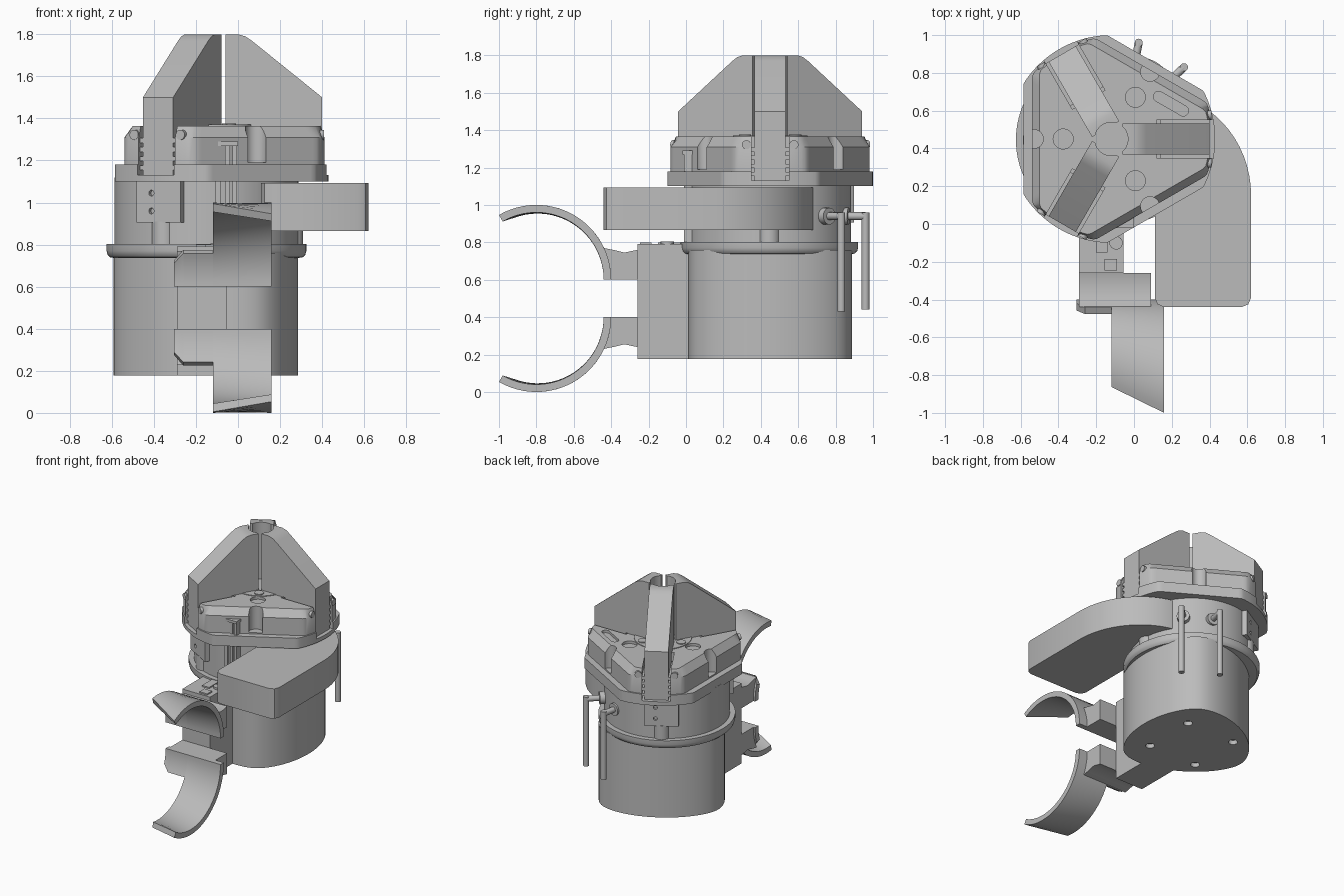
import bpy, bmesh, math
from mathutils import Matrix, Vector

cube = bpy.data.objects.get("Cube")
if cube:
    bpy.data.objects.remove(cube)

grey = bpy.data.materials.new("machined_grey")
grey.use_nodes = True
grey.diffuse_color = (0.5, 0.5, 0.5, 1)
grey.node_tree.nodes["Principled BSDF"].inputs["Base Color"].default_value = (0.5, 0.5, 0.5, 1)

AXIS = Vector((-0.12, 0.45, 0))    # chuck centre
CAN = Vector((-0.15, 0.445, 0))    # flange centre
JAWS, FLATS = (0, 120, 240), (60, 180, 300)


def smooth(ob):
    bpy.ops.object.select_all(action='DESELECT')
    ob.select_set(True)
    bpy.context.view_layer.objects.active = ob
    bpy.ops.object.shade_smooth_by_angle(angle=math.radians(30))


def finish(name, bm):
    bmesh.ops.recalc_face_normals(bm, faces=bm.faces)
    me = bpy.data.meshes.new(name)
    bm.to_mesh(me)
    bm.free()
    me.materials.append(grey)
    ob = bpy.data.objects.new(name, me)
    bpy.context.collection.objects.link(ob)
    smooth(ob)
    return ob


def add_box(bm, lo, hi, mat=Matrix()):
    lo, hi = Vector(lo), Vector(hi)
    m = mat @ Matrix.Translation((lo + hi) / 2) @ Matrix.Diagonal((*(hi - lo), 1))
    bmesh.ops.create_cube(bm, size=1, matrix=m)


def add_rod(bm, a, b, r, seg=24):
    a, b = Vector(a), Vector(b)
    rot = (b - a).to_track_quat('Z', 'Y').to_matrix().to_4x4()
    bmesh.ops.create_cone(bm, cap_ends=True, segments=seg, radius1=r, radius2=r,
                          depth=(b - a).length, matrix=Matrix.Translation((a + b) / 2) @ rot)


def add_prism(bm, pts, h0, h1, mat=Matrix()):
    lo = [bm.verts.new(mat @ Vector((*p, h0))) for p in pts]
    hi = [bm.verts.new(mat @ Vector((*p, h1))) for p in pts]
    bm.faces.new(lo)
    bm.faces.new(hi)
    for i in range(len(pts)):
        j = (i + 1) % len(pts)
        bm.faces.new((lo[i], lo[j], hi[j], hi[i]))


def loft(name, centre, layers):
    """Stack of circles, each cut by three flats at distance d."""
    bm = bmesh.new()
    rings = []
    for d, rad, z in layers:
        ring = []
        for i in range(180):
            off = math.radians((2 * i) % 120 - 60)
            r = min(rad, d / math.cos(off))
            a = math.radians(2 * i)
            ring.append(bm.verts.new(centre + Vector((r * math.cos(a), r * math.sin(a), z))))
        rings.append(ring)
    bm.faces.new(rings[0])
    bm.faces.new(rings[-1])
    for lo, hi in zip(rings, rings[1:]):
        for i in range(180):
            j = (i + 1) % 180
            bm.faces.new((lo[i], lo[j], hi[j], hi[i]))
    return finish(name, bm)


def cut(ob, bm):
    cutter = finish("cutter", bm)
    cutter.hide_render = True
    m = ob.modifiers.new("cut", 'BOOLEAN')
    m.object, m.operation, m.solver = cutter, 'DIFFERENCE', 'EXACT'
    bpy.context.view_layer.objects.active = ob
    bpy.ops.object.modifier_apply(modifier=m.name)
    bpy.data.objects.remove(cutter)
    smooth(ob)


def radial(deg, centre=AXIS):
    return Matrix.Translation(centre) @ Matrix.Rotation(math.radians(deg), 4, 'Z')


# Lower housing: soft three-lobed can with bottom screw holes
outline = []
for i in range(120):
    a = math.radians(3 * i)
    h, dh = 0.438 - 0.033 * math.cos(3 * a), 0.099 * math.sin(3 * a)
    outline.append((AXIS.x + h * math.cos(a) - dh * math.sin(a),
                    AXIS.y + h * math.sin(a) + dh * math.cos(a)))
bm = bmesh.new()
add_prism(bm, outline, 0.177, 0.76)
can = finish("motor_housing", bm)
bm = bmesh.new()
for a in (45, 135, 225, 315):
    m = radial(a, CAN)
    add_rod(bm, m @ Vector((0.29, 0, 0.1)), m @ Vector((0.29, 0, 0.21)), 0.032)
cut(can, bm)

# Upper housing and flange ring
loft("upper_housing", CAN, [(9, 0.437, 0.75), (9, 0.437, 1.12)])
loft("flange_ring", CAN, [(9, 0.44, 0.737), (9, 0.458, 0.74), (9, 0.47, 0.752),
                          (9, 0.475, 0.77), (9, 0.475, 0.803)])

# Chuck base plate and body with jaw slots, grooves and counterbores
plate = loft("chuck_plate", AXIS, [(0.465, 0.55, 1.1), (0.465, 0.55, 1.18)])
body = loft("chuck_body", AXIS, [(0.42, 0.54, 1.17), (0.42, 0.54, 1.31), (0.38, 0.52, 1.365)])
bm = bmesh.new()
for a in JAWS:
    add_box(bm, (0.24, -0.1, 1.12), (0.7, 0.1, 1.5), radial(a))
for a in FLATS:
    m = radial(a)
    add_rod(bm, m @ Vector((0.41, 0, 1.19)), m @ Vector((0.41, 0, 1.5)), 0.05)
    add_rod(bm, m @ Vector((0.255, 0, 1.345)), m @ Vector((0.255, 0, 1.5)), 0.053)
cut(body, bm)
# Oblong pocket with rounded ends
bm = bmesh.new()
capsule = []
for i in range(24):
    a = math.radians(15 * i + 7)
    capsule.append((0.32 + 0.028 * math.cos(a),
                    -0.18 + 0.028 * math.sin(a) + math.copysign(0.075, math.sin(a))))
add_prism(bm, capsule, 1.345, 1.5, radial(60))
cut(body, bm)
bm = bmesh.new()
for a in JAWS:
    add_box(bm, (0.24, -0.1, 1.13), (0.7, 0.1, 1.5), radial(a))
cut(plate, bm)

# Centre cap with screws, and clamp screws beside each jaw
cap = loft("centre_cap", AXIS, [(9, 0.2, 1.3), (9, 0.2, 1.37)])
bm = bmesh.new()
add_rod(bm, AXIS + Vector((0, 0, 1.32)), AXIS + Vector((0, 0, 1.5)), 0.1, 48)
cut(cap, bm)
bm = bmesh.new()
for a in FLATS:
    m = radial(a)
    add_rod(bm, m @ Vector((0.155, 0, 1.33)), m @ Vector((0.155, 0, 1.376)), 0.033)
for a in JAWS:
    m = radial(a)
    for s in (-1, 1):
        add_rod(bm, m @ Vector((0.45, s * 0.127, 1.322)), m @ Vector((0.53, s * 0.127, 1.322)), 0.024)
finish("chuck_screws", bm)

# Jaws: tall wedge blades on toothed slides
PROFILE = [(0.06, 1.365), (0.52, 1.365), (0.52, 1.5), (0.185, 1.77),
           (0.155, 1.79), (0.12, 1.8), (0.06, 1.8)]
for a in JAWS:
    side = radial(a) @ Matrix.Rotation(math.pi / 2, 4, 'X')
    bm = bmesh.new()
    add_prism(bm, PROFILE, -0.083, 0.083, side)
    jaw = finish("jaw", bm)
    bm = bmesh.new()
    add_rod(bm, AXIS + Vector((0, 0, 1.2)), AXIS + Vector((0, 0, 1.95)), 0.088, 48)
    cut(jaw, bm)
    bm = bmesh.new()
    add_box(bm, (0.26, -0.083, 1.11), (0.52, 0.083, 1.37), radial(a))
    for i in range(4):
        z = 1.155 + 0.043 * i
        add_box(bm, (0.26, -0.103, z), (0.52, 0.103, z + 0.022), radial(a))
    finish("jaw_slide", bm)

# Sensor blocks and plugs under the jaws
for a in JAWS[1:]:
    m = radial(a, CAN)
    bm = bmesh.new()
    add_box(bm, (0.3, -0.12, 0.905), (0.455, 0.12, 1.1), m)
    block = finish("sensor_block", bm)
    bm = bmesh.new()
    for z in (0.96, 1.045):
        add_rod(bm, m @ Vector((0.42, -0.04, z)), m @ Vector((0.5, -0.04, z)), 0.014)
    cut(block, bm)
bm = bmesh.new()
for a in JAWS:
    m = radial(a, CAN)
    add_rod(bm, m @ Vector((0.4, 0, 0.8)), m @ Vector((0.4, 0, 0.91)), 0.06)
finish("housing_plugs", bm)

# Side arm hugging the housing
bm = bmesh.new()
outer = [(0.11, -0.39), (0.125, -0.425), (0.16, -0.44), (0.57, -0.44), (0.605, -0.425), (0.62, -0.39)]
outer += [(0.12 + 0.5 * math.cos(t * 0.1), 0.15 + 0.54 * math.sin(t * 0.1)) for t in range(16)]
add_prism(bm, outer + [(0.1, 0.4), (0.11, 0.1)], 0.865, 1.093)
finish("side_arm", bm)

# Front mounting block with fittings
bm = bmesh.new()
add_box(bm, (-0.29, -0.26, 0.177), (-0.055, 0.15, 0.79))
finish("mount_block", bm)
bm = bmesh.new()
add_rod(bm, (-0.095, -0.1, 0.78), (-0.095, -0.1, 0.805), 0.035)
add_box(bm, (-0.155, -0.245, 0.78), (-0.09, -0.185, 0.8))
add_box(bm, (-0.2, -0.15, 0.78), (-0.14, -0.03, 0.8))
finish("block_fittings", bm)

# Front conduit: slim rails under a cap
bm = bmesh.new()
for x in (-0.095, -0.05, -0.015):
    add_box(bm, (x - 0.011, -0.01, 0.8), (x + 0.011, 0.04, 1.28))
add_box(bm, (-0.108, -0.02, 1.27), (0, 0.04, 1.29))
finish("front_conduit", bm)

# Curved gripping fingers with brackets, mirrored about mid height
YZ = Matrix(((0, 0, 1, 0), (1, 0, 0, 0), (0, 1, 0, 0), (0, 0, 0, 1)))
BRACKET = [(-0.26, 0.1), (-0.26, 0.26), (-0.33, 0.245), (-0.39, 0.26), (-0.44, 0.27), (-0.42, 0.2), (-0.415, 0.1)]


def add_sheet(bm, x0, x1, end0, end1, s, steps):
    rows = []
    for i in range(steps + 1):
        row = []
        for x, end, r in ((x0, end0, 0.36), (x1, end1, 0.36), (x1, end1, 0.4), (x0, end0, 0.4)):
            a = math.radians(end * i / steps)
            row.append(bm.verts.new((x, -0.8 + r * math.cos(a), 0.5 + s * (0.1 + r * math.sin(a)))))
        rows.append(row)
    bm.faces.new(rows[0])
    bm.faces.new(rows[-1])
    for p, q in zip(rows, rows[1:]):
        for k in range(4):
            bm.faces.new((p[k], p[(k + 1) % 4], q[(k + 1) % 4], q[k]))


for s, side in ((1, "upper"), (-1, "lower")):
    bm = bmesh.new()
    add_sheet(bm, -0.12, 0.16, 99, 120, s, 24)
    add_sheet(bm, -0.26, -0.12, 26, 26, s, 8)
    add_sheet(bm, -0.305, -0.26, 18, 26, s, 8)
    finish(side + "_finger", bm)
    bm = bmesh.new()
    add_prism(bm, [(y, 0.5 + s * z) for y, z in BRACKET], -0.29, 0.09, YZ)
    finish(side + "_bracket", bm)

# Rear hose fittings: stub, elbow and hanging tube
for x, y, dx, dy, low in ((0.025, 0.96, 0.04, 0.2, 0.44), (0.265, 0.83, 0.15, 0.14, 0.43)):
    bm = bmesh.new()
    add_rod(bm, (x - dx, y - dy, 0.94), (x, y, 0.94), 0.021)
    add_rod(bm, (x, y, low), (x, y, 0.96), 0.021)
    add_rod(bm, (x - dx, y - dy, 0.94), (x - dx * 0.45, y - dy * 0.45, 0.94), 0.045)
    finish("rear_hose", bm)
